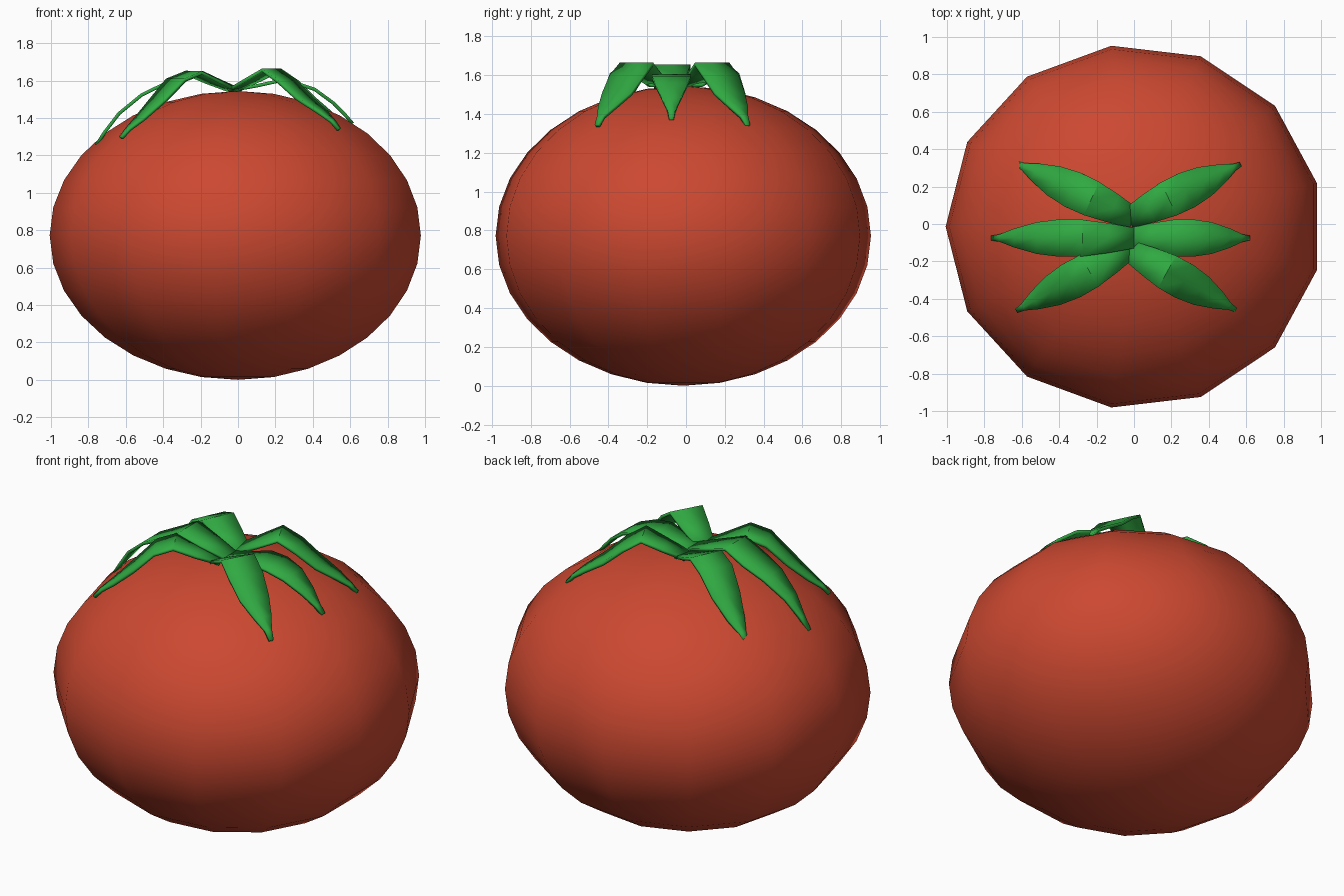
import bpy, bmesh, math
from mathutils import Vector

if "Cube" in bpy.data.objects:
    bpy.data.objects.remove(bpy.data.objects["Cube"])


def material(name, rgb):
    m = bpy.data.materials.new(name)
    m.diffuse_color = (*rgb, 1)
    m.use_nodes = True
    m.node_tree.nodes["Principled BSDF"].inputs["Base Color"].default_value = m.diffuse_color
    return m


RED = material("tomato_red", (0.60, 0.065, 0.03))
GREEN = material("leaf_green", (0.03, 0.40, 0.055))

# Fruit body: squashed low-poly sphere with 13 sides, one corner facing +y
bpy.ops.mesh.primitive_uv_sphere_add(segments=13, ring_count=16, radius=1)
body = bpy.context.object
body.name = "fruit_body"
for v in body.data.vertices:
    a = math.atan2(v.co.y, v.co.x) + math.pi / 2
    r = math.hypot(v.co.x, v.co.y)
    v.co = (1.007 * r * math.cos(a), 0.974 * r * math.sin(a) - 0.014,
            0.772 + 0.772 * v.co.z)
# The primitive starts with a corner on +x, so the turn puts it on +y
body.data.materials.append(RED)
bpy.ops.object.shade_smooth()

# Leaves: strips bent up from the crown and drooping to the skin
STEPS = (0, 0.18, 0.36, 0.52, 0.68, 0.84, 0.94, 1)
HALF_WIDTH = (0.055, 0.08, 0.098, 0.1, 0.085, 0.05, 0.02, 0.012)


def leaf(name, root, tip, heights):
    root, tip = Vector(root), Vector(tip)
    d = (tip - root).normalized()
    side = Vector((-d.y, d.x))
    bm = bmesh.new()
    prev = None
    for t, w, z in zip(STEPS, HALF_WIDTH, heights):
        c = root.lerp(tip, t)
        row = [bm.verts.new((c.x + side.x * w * s, c.y + side.y * w * s, z))
               for s in (-1, 0, 1)]
        if prev:
            for i in range(2):
                bm.faces.new((prev[i], row[i], row[i + 1], prev[i + 1]))
        prev = row
    bmesh.ops.recalc_face_normals(bm, faces=bm.faces)
    if sum(f.normal.z for f in bm.faces) < 0:
        bmesh.ops.reverse_faces(bm, faces=bm.faces)
    me = bpy.data.meshes.new(name)
    bm.to_mesh(me)
    bm.free()
    ob = bpy.data.objects.new(name, me)
    bpy.context.collection.objects.link(ob)
    me.materials.append(GREEN)
    sol = ob.modifiers.new("thickness", 'SOLIDIFY')
    sol.thickness = 0.018
    sol.offset = -1
    bpy.ops.object.select_all(action='DESELECT')
    ob.select_set(True)
    bpy.context.view_layer.objects.active = ob
    bpy.ops.object.shade_smooth_by_angle(angle=math.radians(40))


RIGHT = (1.555, 1.61, 1.665, 1.60, 1.51, 1.44, 1.39, 1.345)
LEFT = (1.555, 1.60, 1.65, 1.61, 1.50, 1.40, 1.345, 1.30)
leaf("leaf_right_back", (-0.03, 0.03), (0.57, 0.32), RIGHT)
leaf("leaf_right_front", (-0.03, -0.14), (0.545, -0.46), RIGHT)
leaf("leaf_right_middle", (-0.02, -0.075), (0.62, -0.075),
     (1.56, 1.58, 1.605, 1.595, 1.56, 1.485, 1.42, 1.375))
leaf("leaf_left_back", (0.0, 0.03), (-0.63, 0.325), LEFT)
leaf("leaf_left_front", (-0.02, -0.13), (-0.63, -0.465), LEFT)
leaf("leaf_left_middle", (0.0, -0.075), (-0.765, -0.075),
     (1.565, 1.61, 1.655, 1.59, 1.53, 1.43, 1.33, 1.26))
